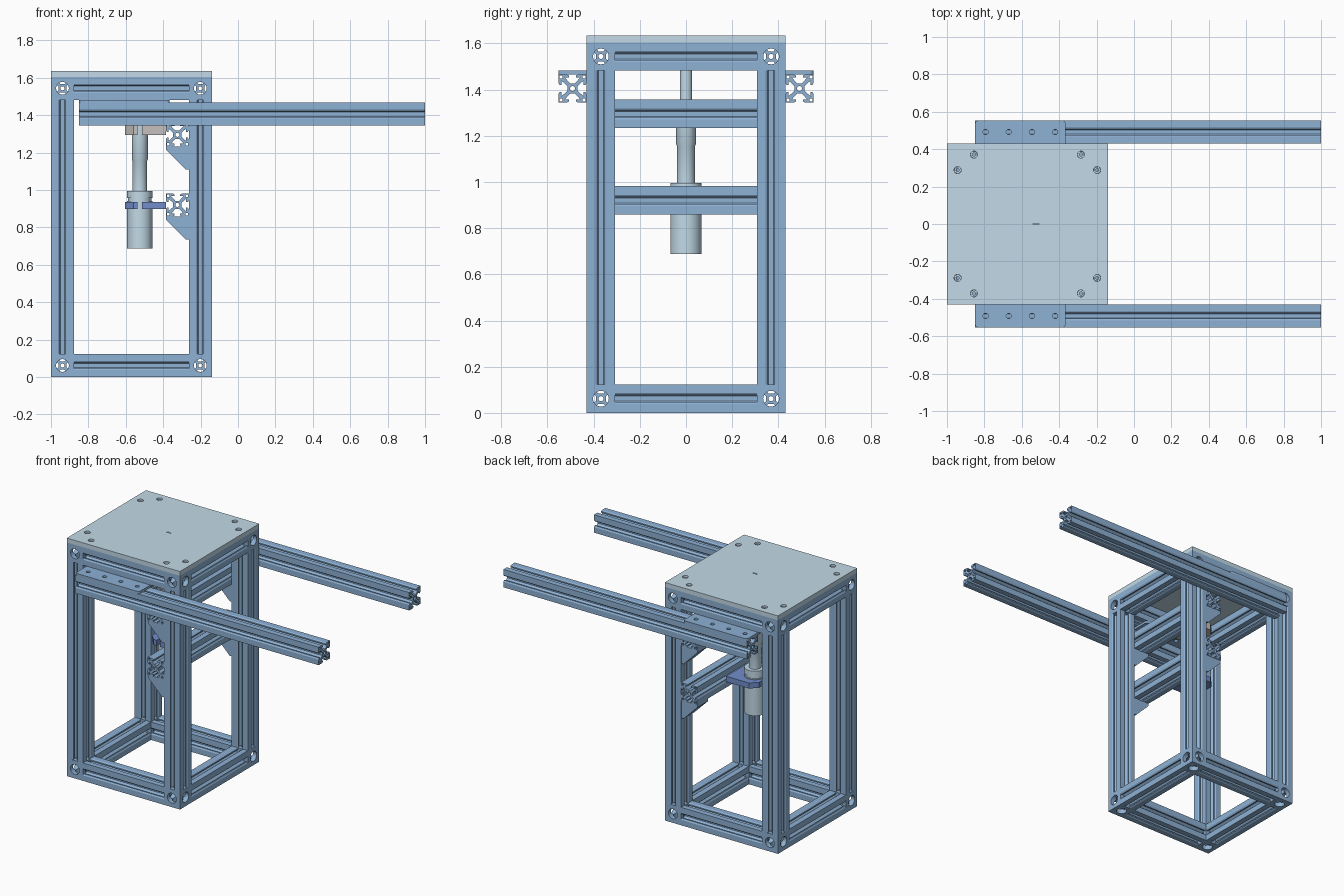
import bpy, bmesh
from math import pi, cos, sin, asin
from mathutils import Matrix, Vector

if "Cube" in bpy.data.objects:
    bpy.data.objects.remove(bpy.data.objects["Cube"])

P = 0.123            # profile width
H = P / 2
CX, HALF = -0.57, 0.43   # frame centre in x, half width
TOP = 1.605


def material(name, rgb):
    m = bpy.data.materials.new(name)
    m.diffuse_color = (*rgb, 1)
    m.use_nodes = True
    m.node_tree.nodes["Principled BSDF"].inputs["Base Color"].default_value = m.diffuse_color
    return m


STEEL = material("frame_blue", (0.27, 0.44, 0.66))
PALE = material("pale_blue", (0.54, 0.70, 0.80))
DEEP = material("deep_blue", (0.17, 0.27, 0.60))
GREY = material("warm_grey", (0.55, 0.53, 0.52))

ROT = {'X': Matrix.Rotation(pi / 2, 4, 'Y'),
       'Y': Matrix.Rotation(pi / 2, 4, 'X'),
       'Z': Matrix.Identity(4)}


def finish(name, mesh, mat, matrix=Matrix.Identity(4)):
    ob = bpy.data.objects.new(name, mesh)
    mesh.materials.clear()
    mesh.materials.append(mat)
    ob.matrix_world = matrix
    bpy.context.collection.objects.link(ob)
    return ob


def circle(x, y, r, n=24):
    return [(x + r * cos(2 * pi * i / n), y + r * sin(2 * pi * i / n)) for i in range(n)]


def extrude(name, loops, length, centre, axis, mat):
    """Fill 2D loops (inner loops become holes) and extrude them along an axis."""
    cu = bpy.data.curves.new(name, 'CURVE')
    cu.dimensions, cu.fill_mode, cu.extrude = '2D', 'BOTH', length / 2
    for pts in loops:
        s = cu.splines.new('POLY')
        s.points.add(len(pts) - 1)
        for p, (x, y) in zip(s.points, pts):
            p.co = (x, y, 0, 1)
        s.use_cyclic_u = True
    tmp = bpy.data.objects.new("tmp", cu)
    bpy.context.collection.objects.link(tmp)
    bpy.context.view_layer.update()
    mesh = bpy.data.meshes.new_from_object(tmp.evaluated_get(bpy.context.evaluated_depsgraph_get()))
    bpy.data.objects.remove(tmp)
    bm = bmesh.new()
    bm.from_mesh(mesh)
    bmesh.ops.remove_doubles(bm, verts=bm.verts, dist=1e-5)
    bmesh.ops.recalc_face_normals(bm, faces=bm.faces)
    bm.to_mesh(mesh)
    bm.free()
    return finish(name, mesh, mat, Matrix.Translation(centre) @ ROT[axis])


# T-slot cross-section: one side, turned four times, plus centre and corner hollows
half = [(H, 0.024), (H - 0.006, 0.015), (0.047, 0.015), (0.047, 0.033), (0.022, 0.011)]
side = [(H, -H)] + [(x, -y) for x, y in half] + half[::-1]
turn = lambda pts, k: [tuple(Matrix.Rotation(k * pi / 2, 2) @ Vector(p)) for p in pts]
SECTION = [[p for k in range(4) for p in turn(side, k)], circle(0, 0, 0.011, 16)]
SECTION += [turn([(0.043, 0.043), (0.056, 0.043), (0.056, 0.056), (0.043, 0.056)], k) for k in range(4)]


def profile(name, length, centre, axis):
    return extrude(name, SECTION, length, centre, axis, STEEL)


# Corner cube with a bore through each axis
bm = bmesh.new()
bmesh.ops.create_cube(bm, size=P)
cube_mesh = bpy.data.meshes.new("corner_cube")
bm.to_mesh(cube_mesh)
bm.free()
proto = finish("corner_proto", cube_mesh, STEEL)
cutters = []
for a in 'XYZ':
    c = extrude("bore_cutter", [circle(0, 0, 0.034, 32)], 0.3, (0, 0, 0), a, STEEL)
    c.hide_render = True
    m = proto.modifiers.new("bore", 'BOOLEAN')
    m.operation, m.solver, m.object = 'DIFFERENCE', 'EXACT', c
    cutters.append(c)
bpy.context.view_layer.update()
corner = bpy.data.meshes.new_from_object(proto.evaluated_get(bpy.context.evaluated_depsgraph_get()))
for o in cutters + [proto]:
    bpy.data.objects.remove(o)

# Frame: cubes, posts and rails
off = HALF - H
inner = 2 * HALF - 2 * P
for sx in (-1, 1):
    for sy in (-1, 1):
        x, y = CX + sx * off, sy * off
        profile("post", TOP - 2 * P, (x, y, TOP / 2), 'Z')
        for z in (H, TOP - H):
            finish("corner_cube", corner, STEEL, Matrix.Translation((x, y, z)))
for s in (-1, 1):
    for z in (H, TOP - H):
        profile("side_rail", inner, (CX, s * off, z), 'X')
        profile("cross_rail", inner, (CX + s * off, 0, z), 'Y')

# Top plate with eight countersunk screws and a narrow tool slot
screws = [(sx * a, sy * b) for a, b in ((0.286, 0.371), (0.373, 0.288))
          for sx in (-1, 1) for sy in (-1, 1)]
SX = -0.525          # spindle axis
u = SX - CX
slot = [(u - 0.016, -0.004), (u + 0.016, -0.004), (u + 0.016, 0.004), (u - 0.016, 0.004)]
extrude("top_plate", [[(-HALF, -HALF), (HALF, -HALF), (HALF, HALF), (-HALF, HALF)], slot]
        + [circle(x, y, 0.019) for x, y in screws], 0.03, (CX, 0, TOP + 0.015), 'Z', PALE)
for x, y in screws:
    extrude("plate_screw", [circle(x, y, 0.018), circle(x, y, 0.009, 6)], 0.018,
            (CX, 0, TOP + 0.009), 'Z', PALE)

# Long arms and the flat joining plates clamped under the top rails
for s in (-1, 1):
    profile("long_arm", 1.85, (0.075, s * (HALF + H), 1.405), 'X')
    w, h, r = 0.2425, P, 0.018
    outline = [(cx * (w - r) + r * cos(a), cy * (h - r) + r * sin(a))
               for q, (cx, cy) in enumerate([(1, 1), (-1, 1), (-1, -1), (1, -1)])
               for a in [(q + i / 4) * pi / 2 for i in range(5)]]
    holes = [circle(-0.186 + 0.124 * i, k * H, 0.014, 16) for i in range(4) for k in (-1, 1)]
    extrude("joining_plate", [outline] + holes, 0.016, (-0.6075, s * HALF, 1.474), 'Z', STEEL)

# Spindle beams with triangular gussets under each end
BX = CX + HALF - P - H
for z in (0.92, 1.295):
    profile("spindle_beam", 2 * HALF, (BX, 0, z), 'Y')
    b = z - H
    tri = [(BX - H, b), (BX - H, b - 0.018), (BX + H - 0.018, b - 0.123), (BX + H, b - 0.123), (BX + H, b)]
    for s in (-1, 1):
        extrude("gusset", [tri], 0.115, (0, s * off, 0), 'Y', STEEL)


# Split clamps gripping the spindle
def clamp(name, r, z, thick, mat):
    w, g = 0.115, 0.012
    d = asin(g / r)
    arc = [-pi / 2 - d - (2 * pi - 2 * d) * i / 40 for i in range(41)]
    back = BX - H - SX
    pts = [(g, -w), (back, -w), (back, w), (-0.035, w), (-0.08, w - 0.045),
           (-0.08, -w + 0.045), (-0.035, -w), (-g, -w)]
    extrude(name, [pts + [(r * cos(a), r * sin(a)) for a in arc]], thick, (SX, 0, z), 'Z', mat)


clamp("motor_clamp", 0.0675, 0.917, 0.038, DEEP)
clamp("neck_clamp", 0.043, 1.32, 0.052, GREY)

# Spindle motor, turned from a half profile
lathe = [(0, 0.688), (0.0675, 0.688), (0.0675, 0.942), (0.062, 0.942), (0.062, 0.957),
         (0.0675, 0.957), (0.0675, 0.995), (0.039, 0.995), (0.039, 1.155), (0.043, 1.163),
         (0.043, 1.346), (0.027, 1.346), (0.027, 1.6), (0, 1.6)]
bm = bmesh.new()
vs = [bm.verts.new((r, 0, z)) for r, z in lathe]
es = [bm.edges.new(p) for p in zip(vs, vs[1:])]
bmesh.ops.spin(bm, geom=vs + es, cent=(0, 0, 0), axis=(0, 0, 1), angle=2 * pi, steps=40)
bmesh.ops.remove_doubles(bm, verts=bm.verts, dist=1e-5)
bmesh.ops.recalc_face_normals(bm, faces=bm.faces)
motor = bpy.data.meshes.new("spindle_motor")
bm.to_mesh(motor)
bm.free()
finish("spindle_motor", motor, PALE, Matrix.Translation((SX, 0, 0)))

# Round surfaces smooth, edges sharp
bpy.ops.object.select_all(action='SELECT')
bpy.context.view_layer.objects.active = bpy.context.scene.objects[0]
bpy.ops.object.shade_smooth_by_angle(angle=0.5)
